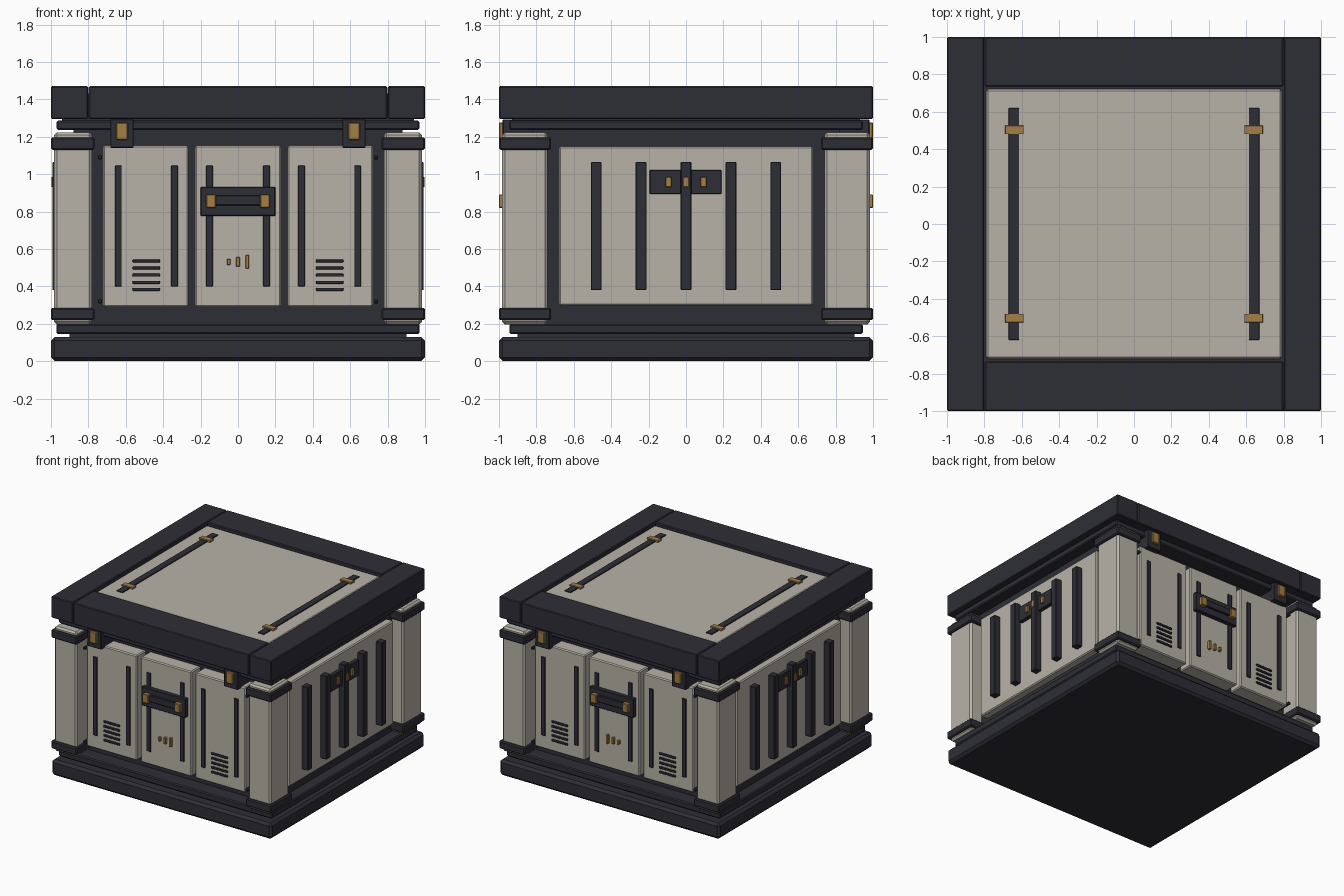
import bpy, bmesh
from mathutils import Vector

cube = bpy.data.objects.get("Cube")
if cube:
    bpy.data.objects.remove(cube, do_unlink=True)


def material(name, rgb):
    m = bpy.data.materials.new(name)
    m.use_nodes = True
    m.diffuse_color = (*rgb, 1)
    m.node_tree.nodes["Principled BSDF"].inputs["Base Color"].default_value = (*rgb, 1)
    return m


DARK = material("dark slate", (0.027, 0.027, 0.037))
CREAM = material("warm cream", (0.48, 0.45, 0.39))
BRASS = material("brass", (0.37, 0.21, 0.06))


def box(name, mat, xs, ys, zs, mirror="", bevel=0.004):
    """Bevelled box between the given ranges, mirrored across the named axes."""
    lo, hi = (Vector(v) for v in zip(xs, ys, zs))
    bm = bmesh.new()
    bmesh.ops.create_cube(bm, size=1)
    for v in bm.verts:
        v.co = (lo + hi) / 2 + Vector(a * b for a, b in zip(v.co, hi - lo))
    mesh = bpy.data.meshes.new(name)
    bm.to_mesh(mesh)
    bm.free()
    mesh.materials.append(mat)
    ob = bpy.data.objects.new(name, mesh)
    bpy.context.collection.objects.link(ob)
    if bevel:
        mod = ob.modifiers.new("Bevel", "BEVEL")
        mod.width = bevel
        mod.segments = 1
    if mirror:
        mod = ob.modifiers.new("Mirror", "MIRROR")
        mod.use_axis = ["x" in mirror, "y" in mirror, False]
        mod.use_mirror_merge = False
    return ob


def span(centre, width):
    return centre - width / 2, centre + width / 2


def slab(name, x, y, zs, bevel):
    box(name, DARK, (-x, x), (-y, y), zs, bevel=bevel)


# Base, core body and stepped neck under the lid
slab("base_plinth", 1, 1, (0, 0.13), 0.02)
slab("base_gap", 0.9, 0.9, (0.12, 0.15), 0)
slab("base_step", 0.97, 0.945, (0.145, 0.2), 0.008)
slab("core_body", 0.88, 0.82, (0.19, 1.25), 0)
slab("neck_step", 0.97, 0.945, (1.237, 1.287), 0.008)
slab("neck_gap", 0.94, 0.93, (1.28, 1.31), 0)

# Lid frame, lid panel and its straps
slab("lid_core", 0.98, 0.98, (1.302, 1.43), 0)
box("lid_side_rail", DARK, (0.802, 1), (-1, 1), (1.295, 1.47), "x", 0.006)
box("lid_end_rail", DARK, (-0.798, 0.798), (-1, -0.735), (1.295, 1.47), "y", 0.006)
box("lid_panel", CREAM, (-0.79, 0.79), (-0.722, 0.722), (1.41, 1.455), bevel=0.01)
box("lid_strap", DARK, span(0.642, 0.056), (-0.62, 0.62), (1.44, 1.463), "x", 0.002)
box("lid_clip", BRASS, span(0.64, 0.1), span(0.503, 0.046), (1.44, 1.47), "xy", 0.002)

# Corner posts with clamps at both ends
box("corner_post", CREAM, (0.78, 0.983), (-0.983, -0.74), (0.197, 1.223), "xy", 0.014)
for name, zs in (("lower_clamp", (0.22, 0.285)), ("upper_clamp", (1.13, 1.197))):
    box(name, DARK, (0.768, 1), (-1, -0.722), zs, "xy", 0.008)
for name, z in (("lower_bolt", 0.32), ("upper_bolt", 1.09)):
    box(name, DARK, span(0.737, 0.022), (-0.945, -0.8), span(z, 0.022), "xy", 0.004)

# Front and back panels
box("middle_panel", CREAM, (-0.23, 0.23), (-0.935, -0.8), (0.29, 1.153), "y", 0.008)
box("outer_panel", CREAM, (0.265, 0.722), (-0.935, -0.8), (0.29, 1.153), "xy", 0.008)
for name, x in (("inner_strip", 0.152), ("mid_strip", 0.34), ("outer_strip", 0.64)):
    box(name, DARK, span(x, 0.036), (-0.945, -0.92), (0.4, 1.045), "xy", 0.002)
for i in range(5):
    box("vent_slat", DARK, span(0.49, 0.146), (-0.946, -0.92),
        span(0.384 + i * 0.038, 0.016), "xy", 0.002)

# Handle and small gauge marks on the middle panel
box("handle_plate", DARK, (-0.2, 0.2), (-0.968, -0.92), (0.777, 0.932), "y")
box("handle_grip", DARK, (-0.15, 0.15), (-0.985, -0.95), (0.833, 0.887), "y")
box("handle_bracket", BRASS, span(0.144, 0.052), (-1, -0.95), (0.82, 0.892), "xy")
for i in range(3):
    box("gauge_mark", BRASS, span(-0.05 + i * 0.05, 0.02), (-0.957, -0.92),
        span(0.531, 0.032 + i * 0.02), "y", 0.003)

# Latches bridging lid and body
box("latch_plate", DARK, span(0.62, 0.125), (-0.98, -0.81), (1.14, 1.293), "xy")
box("latch_clasp", BRASS, span(0.62, 0.064), (-1, -0.95), (1.183, 1.277), "xy", 0.006)

# Side panels with ribs and badge plate
box("side_panel", CREAM, (0.86, 0.94), (-0.68, 0.68), (0.298, 1.147), "x", 0.008)
for i in range(-2, 3):
    box("side_rib", DARK, (0.92, 0.993), span(i * 0.24, 0.058), (0.38, 1.065), "x")
box("side_plate", DARK, (0.92, 0.97), (-0.195, 0.19), (0.893, 1.023), "x")
for i in range(-1, 2):
    box("side_stud", BRASS, (0.95, 0.985 if i else 0.998), span(i * 0.093, 0.032),
        (0.93, 0.985), "x", 0.003)
